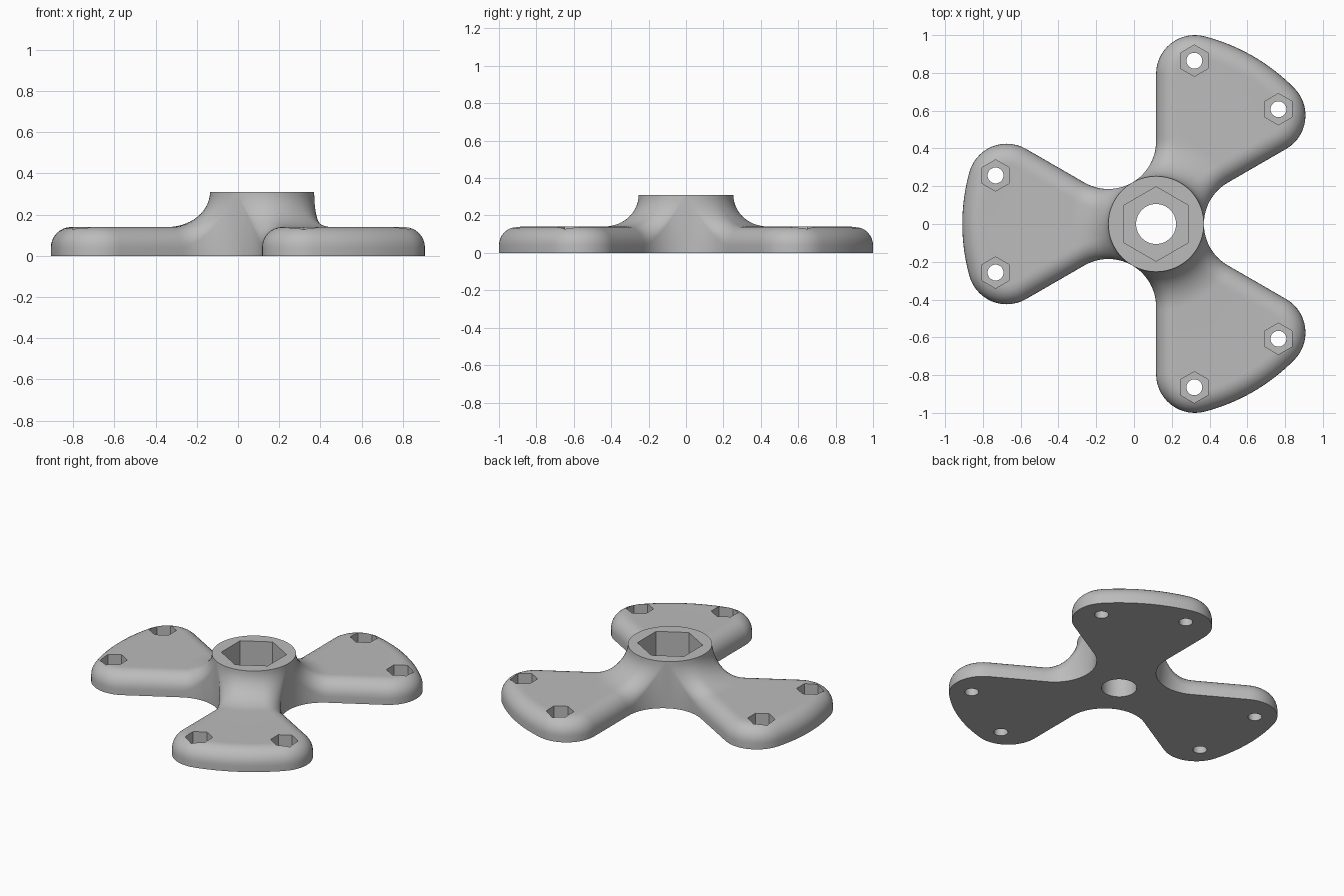
import bpy
import bmesh
from math import sin, cos, asin, acos, pi, radians, sqrt, hypot
from mathutils import Vector

if "Cube" in bpy.data.objects:
    bpy.data.objects.remove(bpy.data.objects["Cube"], do_unlink=True)

CX = 0.117               # hub axis
PLATE, HUB_H = 0.14, 0.31
HUB_R, FLARE_R = 0.253, 0.46
OUTER_R, CORNER_R = 1.026, 0.205
EDGE_R = 0.1             # rounding of the upper rim
HALF = radians(30)
BLADES = [radians(a) for a in (60, 180, 300)]

mat = bpy.data.materials.new("grey_plastic")
mat.use_nodes = True
GREY = (0.5, 0.5, 0.5, 1)
mat.diffuse_color = GREY
mat.node_tree.nodes["Principled BSDF"].inputs["Base Color"].default_value = GREY


def make_object(name, bm):
    bmesh.ops.recalc_face_normals(bm, faces=bm.faces)
    mesh = bpy.data.meshes.new(name)
    bm.to_mesh(mesh)
    bm.free()
    mesh.materials.append(mat)
    obj = bpy.data.objects.new(name, mesh)
    bpy.context.collection.objects.link(obj)
    return obj


def spread(a, b, n):
    return [a + (b - a) * i / n for i in range(n + 1)]


def column_angle(rho, d):
    """Angle from the blade axis at radius rho, a distance d in from the rim."""
    if rho < HUB_R * sqrt(3):
        gap = 2 * HUB_R
        c = (rho**2 + gap**2 - (HUB_R + d)**2) / (2 * rho * gap)
        return 2 * HALF - acos(min(1, c))
    return HALF - asin(d / rho)


def height(rho, d):
    z = PLATE - EDGE_R + sqrt(EDGE_R**2 - max(0, EDGE_R - d)**2)
    s = min(1, max(0, (rho - HUB_R) / (FLARE_R - HUB_R)))
    return z + (HUB_H - z) * (1 - sqrt(1 - (1 - s)**2))


def rim_path(d):
    """Blade end, a distance d in from the rim: corner, outer arc, corner."""
    reach = OUTER_R - CORNER_R
    b = HALF - asin(CORNER_R / reach)
    corner = Vector((reach * cos(b), reach * sin(b)))
    pts = [corner + (CORNER_R - d) * Vector((cos(a), sin(a)))
           for a in spread(HALF + pi / 2, b, 14)]
    pts += [(OUTER_R - d) * Vector((cos(a), sin(a))) for a in spread(b, 0, 8)[1:]]
    return pts + [Vector((p.x, -p.y)) for p in reversed(pts[:-1])]


insets = [EDGE_R * (1 - cos(a)) for a in spread(0, pi / 2, 8)] + [EDGE_R + 0.012]
radii = [HUB_R + (FLARE_R - HUB_R) * (1 - sin(a)) for a in spread(pi / 2, 0, 14)]
bm = bmesh.new()
outline, hub_loop = [], []

for turn in BLADES:
    def vert(x, y, z):
        return bm.verts.new((CX + x * cos(turn) - y * sin(turn),
                             x * sin(turn) + y * cos(turn), z))

    # flared neck between hub and blade
    rows = []
    for rho in radii:
        cols = [(column_angle(rho, d), d) for d in insets]
        edge = cols[-1][0]
        inner = [(a, EDGE_R) for a in spread(edge, -edge, 6)[1:-1]]
        cols = cols + inner + [(-a, d) for a, d in reversed(cols)]
        rows.append([vert(rho * cos(a), rho * sin(a), height(rho, d)) for a, d in cols])
    for r0, r1 in zip(rows, rows[1:]):
        for i in range(len(r0) - 1):
            bm.faces.new((r0[i], r1[i], r1[i + 1], r0[i + 1]))

    # rounded blade rim and flat top
    last = rows[-1]
    rings = []
    for k, d in enumerate(insets):
        path = [vert(p.x, p.y, height(p.length, d)) for p in rim_path(d)]
        rings.append([last[k]] + path + [last[-1 - k]])
    for r0, r1 in zip(rings, rings[1:]):
        for i in range(len(r0) - 1):
            bm.faces.new((r0[i], r0[i + 1], r1[i + 1], r1[i]))
    n = len(insets)
    bm.faces.new(rings[-1] + list(reversed(last[n:-n])))

    # collect the outline, counter-clockwise
    loop = [r[0] for r in rows] + rings[0][1:-1] + [r[-1] for r in reversed(rows)]
    outline += list(reversed(loop))
    hub_loop += list(reversed(rows[0]))

# hub top, side wall and base
bm.faces.new(hub_loop)
base = [bm.verts.new((v.co.x, v.co.y, 0)) for v in outline]
for i in range(len(outline)):
    j = (i + 1) % len(outline)
    bm.faces.new((outline[i], outline[j], base[j], base[i]))
bm.faces.new(base)
bmesh.ops.remove_doubles(bm, verts=bm.verts, dist=0.0002)
body = make_object("three_arm_knob", bm)


def add_prism(bm, x, y, radius, z0, z1, sides):
    rings = [[bm.verts.new((x + radius * sin(2 * pi * i / sides),
                            y + radius * cos(2 * pi * i / sides), z))
              for i in range(sides)] for z in (z0, z1)]
    bm.faces.new(rings[0])
    bm.faces.new(rings[1])
    for i in range(sides):
        j = (i + 1) % sides
        bm.faces.new((rings[0][i], rings[0][j], rings[1][j], rings[1][i]))


# bolt holes and hexagonal nut pockets
holes, pockets = bmesh.new(), bmesh.new()
add_prism(holes, CX, 0, 0.106, -0.1, 0.5, 48)
add_prism(pockets, CX, 0, 0.197, 0.13, 0.5, 6)
bolt_r, bolt_a = hypot(0.85, 0.257), asin(0.257 / hypot(0.85, 0.257))
for turn in BLADES:
    for side in (-1, 1):
        a = turn + side * bolt_a
        x, y = CX + bolt_r * cos(a), bolt_r * sin(a)
        add_prism(holes, x, y, 0.042, -0.1, 0.5, 32)
        add_prism(pockets, x, y, 0.083, 0.06, 0.5, 6)

bpy.ops.object.select_all(action="DESELECT")
bpy.context.view_layer.objects.active = body
body.select_set(True)
for name, cut_bm in (("bolt_hole_cutter", holes), ("nut_pocket_cutter", pockets)):
    cutter = make_object(name, cut_bm)
    cutter.hide_render = True
    mod = body.modifiers.new(name, "BOOLEAN")
    mod.operation, mod.solver, mod.object = "DIFFERENCE", "EXACT", cutter
    bpy.ops.object.modifier_apply(modifier=name)
    bpy.data.objects.remove(cutter, do_unlink=True)

bpy.ops.object.shade_smooth_by_angle(angle=radians(30))
